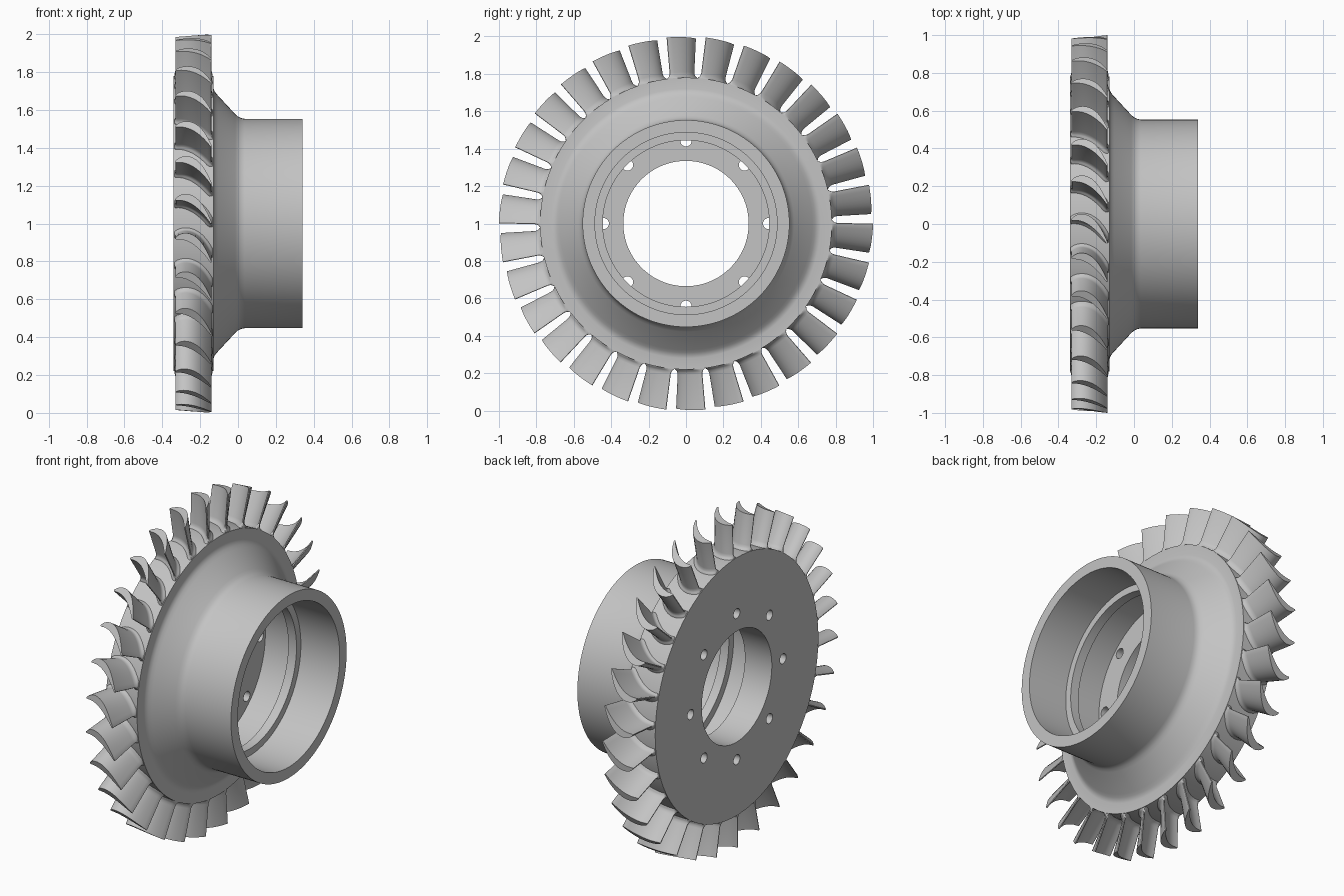
import bpy, bmesh, math
from mathutils import Matrix

if "Cube" in bpy.data.objects:
    bpy.data.objects.remove(bpy.data.objects["Cube"])

BLADES, BOLTS, SEGMENTS = 30, 8, 128
AXIS_HEIGHT = 1.0

metal = bpy.data.materials.new("plain grey metal")
metal.use_nodes = True
GREY = (0.55, 0.55, 0.55, 1)
metal.diffuse_color = GREY
for node in metal.node_tree.nodes:
    if node.type == "BSDF_PRINCIPLED":
        node.inputs["Base Color"].default_value = GREY


def make_object(name, bm):
    bmesh.ops.recalc_face_normals(bm, faces=bm.faces)
    mesh = bpy.data.meshes.new(name)
    bm.to_mesh(mesh)
    bm.free()
    mesh.materials.append(metal)
    obj = bpy.data.objects.new(name, mesh)
    obj.location.z = AXIS_HEIGHT
    bpy.context.collection.objects.link(obj)
    return obj


def activate(obj):
    bpy.ops.object.select_all(action="DESELECT")
    obj.select_set(True)
    bpy.context.view_layer.objects.active = obj


def smooth(obj, degrees):
    activate(obj)
    bpy.ops.object.shade_smooth_by_angle(angle=math.radians(degrees))


def bridge(bm, a, b):
    for i in range(len(a)):
        j = (i + 1) % len(a)
        bm.faces.new((a[i], a[j], b[j], b[i]))


# Hub: disc, flared neck, tube and stepped bore, as (x, radius) around the x axis
hub_profile = [
    (-0.34, 0.335), (-0.34, 0.78), (-0.13, 0.78), (-0.13, 0.72),
    (-0.127, 0.705), (-0.118, 0.69), (-0.105, 0.675),
    (-0.015, 0.578), (0.0, 0.565), (0.015, 0.557), (0.035, 0.553),
    (0.34, 0.553), (0.34, 0.487),
    (0.08, 0.487), (0.08, 0.445), (0.025, 0.445), (0.025, 0.49),
    (-0.16, 0.49), (-0.16, 0.335),
]
bm = bmesh.new()
rings = []
for s in range(SEGMENTS):
    a = 2 * math.pi * s / SEGMENTS
    rings.append([bm.verts.new((x, r * math.cos(a), r * math.sin(a)))
                  for x, r in hub_profile])
for s in range(SEGMENTS):
    bridge(bm, rings[s], rings[(s + 1) % SEGMENTS])
hub = make_object("hub", bm)

# Bolt holes through the disc
bm = bmesh.new()
for i in range(BOLTS):
    place = (Matrix.Rotation(2 * math.pi * i / BOLTS, 4, "X")
             @ Matrix.Translation((-0.25, 0, 0.442))
             @ Matrix.Rotation(math.pi / 2, 4, "Y"))
    bmesh.ops.create_cone(bm, cap_ends=True, segments=24, radius1=0.03,
                          radius2=0.03, depth=0.3, matrix=place)
cutter = make_object("bolt_hole_cutter", bm)
cutter.hide_render = True
cut = hub.modifiers.new("bolt_holes", "BOOLEAN")
cut.operation = "DIFFERENCE"
cut.solver = "EXACT"
cut.object = cutter
activate(hub)
bpy.ops.object.modifier_apply(modifier=cut.name)
bpy.data.objects.remove(cutter)
smooth(hub, 30)


# Blade section: curved camber line with a tapered thickness and round ends
def blade_section(grow):
    def camber(u):
        return -0.325 + 0.182 * u, 0.025 + 0.09 * u - 0.215 * u * u

    def frame(u):
        angle = math.atan2(0.09 - 0.43 * u, 0.182)
        half = 0.006 - 0.002 * u + 0.016 * math.sin(math.pi * u ** 0.8)
        return angle, half + grow

    steps = 14
    points = []

    def add(u, turn):
        x, t = camber(u)
        angle, half = frame(u)
        x += half * math.cos(angle + turn)
        t += half * math.sin(angle + turn)
        points.append((min(max(x, -0.336), -0.134), t))

    for i in range(steps + 1):
        add(i / steps, math.pi / 2)
    for k in (1, 2, 3):
        add(1, math.pi / 2 - k * math.pi / 4)
    for i in range(steps, -1, -1):
        add(i / steps, -math.pi / 2)
    for k in (1, 2, 3):
        add(0, -math.pi / 2 - k * math.pi / 4)
    return points


# Blade: sections stacked outwards from a filleted root to a slightly conical tip
bm = bmesh.new()
previous = None
for radius, grow in ((0.765, 0.026), (0.782, 0.018), (0.788, 0.009),
                     (0.797, 0.003), (0.81, 0), (1.0, 0)):
    widen = 0.82 + 0.18 * (radius - 0.78) / 0.22
    ring = []
    for x, t in blade_section(grow):
        t *= widen
        r = radius if radius < 1 else 0.985 + 0.015 * (x + 0.33) / 0.19
        ring.append(bm.verts.new((x, t, math.sqrt(r * r - t * t))))
    if previous:
        bridge(bm, previous, ring)
    else:
        bm.faces.new(ring)
    previous = ring
bm.faces.new(previous)
blade = make_object("blade_1", bm)
smooth(blade, 45)

# Repeat the blade around the rim
for i in range(1, BLADES):
    twin = bpy.data.objects.new(f"blade_{i + 1}", blade.data)
    twin.location = blade.location
    twin.rotation_euler.x = 2 * math.pi * i / BLADES
    bpy.context.collection.objects.link(twin)
